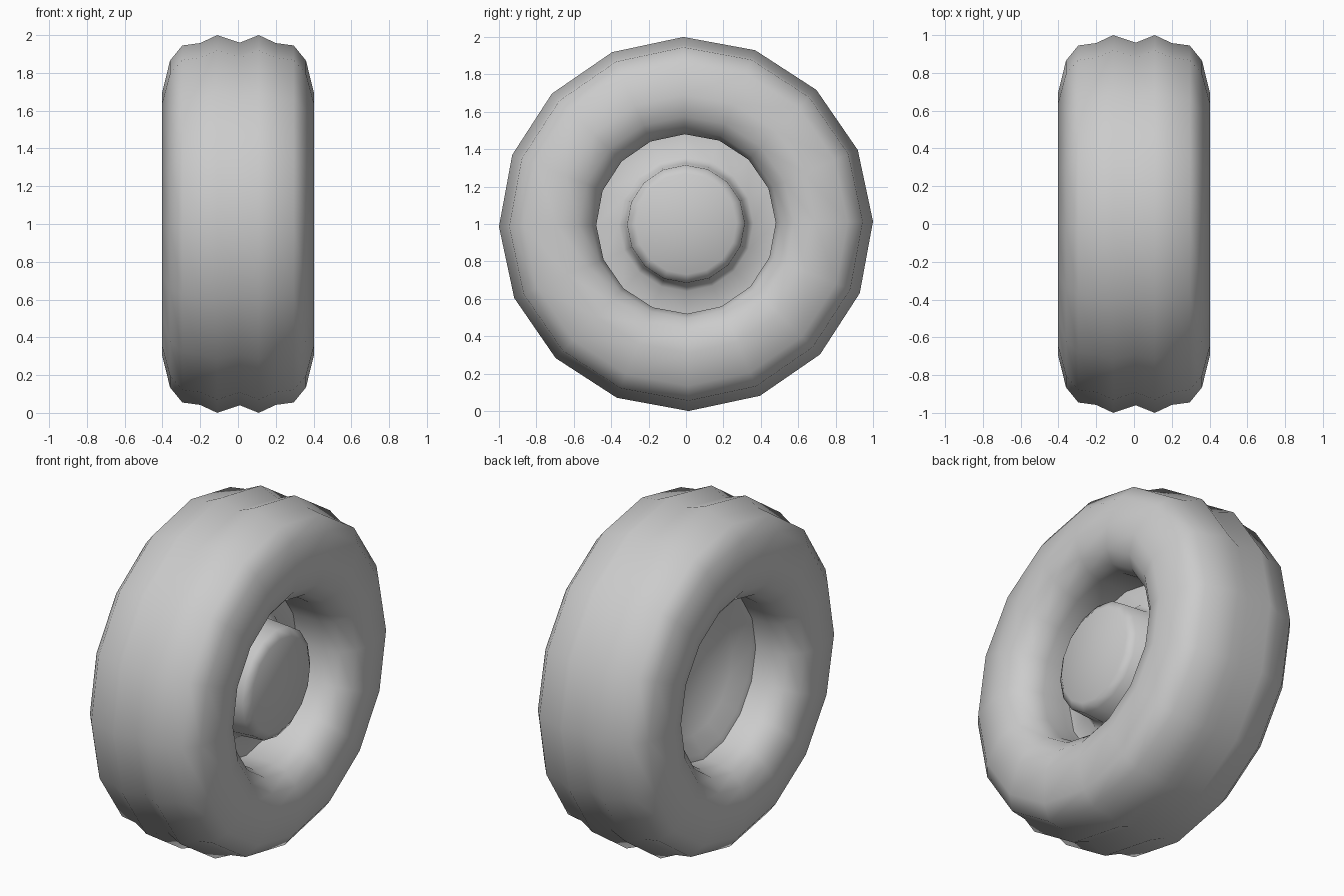
import bpy, bmesh, math

cube = bpy.data.objects.get("Cube")
if cube:
    bpy.data.objects.remove(cube, do_unlink=True)

SEGMENTS = 16
TURN = math.radians(0.8)

grey = bpy.data.materials.new("plain_grey")
grey.use_nodes = True
grey.diffuse_color = (0.6, 0.6, 0.6, 1)
grey.node_tree.nodes["Principled BSDF"].inputs["Base Color"].default_value = (0.6, 0.6, 0.6, 1)


def lathe(name, profile, closed=False):
    """Spin (x, radius) points around the x axis; radius 0 makes a pole."""
    bm = bmesh.new()
    rings = []
    for x, r in profile:
        if r == 0:
            rings.append([bm.verts.new((x, 0, 1))] * SEGMENTS)
            continue
        angles = [TURN + 2 * math.pi * i / SEGMENTS for i in range(SEGMENTS)]
        rings.append([bm.verts.new((x, r * math.cos(a), 1 + r * math.sin(a))) for a in angles])
    pairs = list(zip(rings, rings[1:]))
    if closed:
        pairs.append((rings[-1], rings[0]))
    for a, b in pairs:
        for i in range(SEGMENTS):
            j = (i + 1) % SEGMENTS
            corners = list(dict.fromkeys([a[i], a[j], b[j], b[i]]))
            bm.faces.new(corners)
    bmesh.ops.recalc_face_normals(bm, faces=bm.faces)
    mesh = bpy.data.meshes.new(name)
    bm.to_mesh(mesh)
    bm.free()
    mesh.materials.append(grey)
    obj = bpy.data.objects.new(name, mesh)
    bpy.context.collection.objects.link(obj)
    bpy.ops.object.select_all(action="DESELECT")
    obj.select_set(True)
    bpy.context.view_layer.objects.active = obj
    bpy.ops.object.shade_smooth_by_angle(angle=math.radians(60))
    return obj


# Tyre: two tread ribs, rounded shoulders, sidewalls rolling into the bore
side = [(0.11, 1.0), (0.20, 0.958), (0.295, 0.945), (0.36, 0.865), (0.403, 0.69),
        (0.37, 0.575), (0.31, 0.505), (0.23, 0.48), (0.10, 0.48)]
mirrored = [(-x, r) for x, r in reversed(side)]
lathe("tyre", [(0.01, 0.96)] + side + mirrored, closed=True)

# Hub: raised cap on the left, shallow dish on the right
lathe("hub", [(0.28, 0), (0.28, 0.27), (0.25, 0.315), (0.10, 0.325), (0.06, 0.36),
              (0.05, 0.485), (-0.12, 0.485), (-0.11, 0.45), (-0.05, 0.36), (0.01, 0.2), (0.03, 0)])
